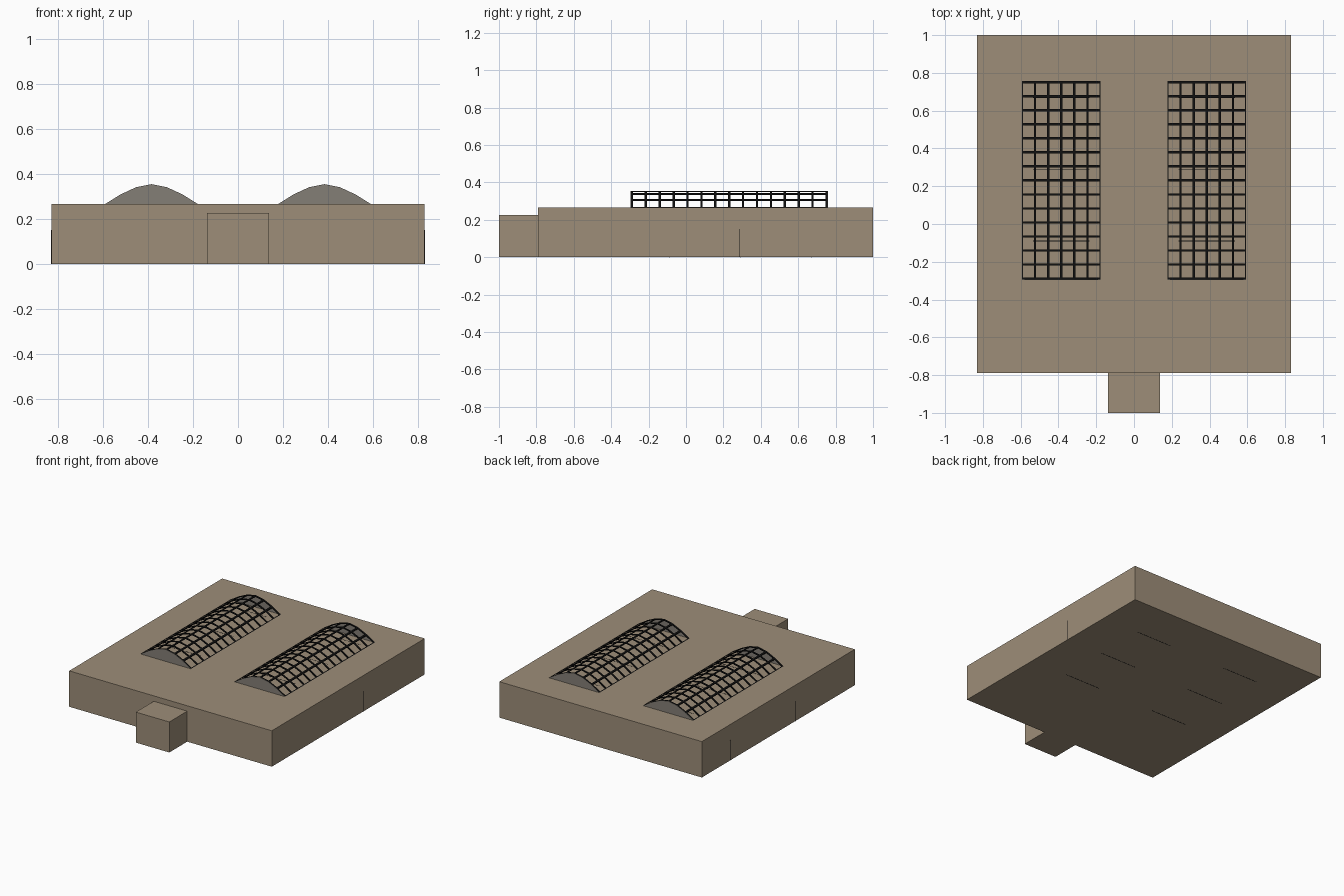
import bpy, bmesh

if "Cube" in bpy.data.objects:
    bpy.data.objects.remove(bpy.data.objects["Cube"])


def material(name, rgb):
    m = bpy.data.materials.new(name)
    m.diffuse_color = (*rgb, 1.0)
    m.use_nodes = True
    m.node_tree.nodes["Principled BSDF"].inputs["Base Color"].default_value = m.diffuse_color
    return m


TAN = material("tan wall", (0.34, 0.27, 0.19))
GREY = material("grey panel", (0.23, 0.21, 0.18))
BLACK = material("black metal", (0.006, 0.006, 0.006))


def prism(bm, pts, y0, y1):
    """Solid made from an x-z outline, drawn out along y."""
    a = [bm.verts.new((x, y0, z)) for x, z in pts]
    b = [bm.verts.new((x, y1, z)) for x, z in pts]
    n = len(pts)
    bm.faces.new(a)
    bm.faces.new(b[::-1])
    for i in range(n):
        j = (i + 1) % n
        bm.faces.new((a[j], a[i], b[i], b[j]))


def finish(bm, name, mat):
    bmesh.ops.recalc_face_normals(bm, faces=bm.faces[:])
    me = bpy.data.meshes.new(name)
    bm.to_mesh(me)
    bm.free()
    me.materials.append(mat)
    ob = bpy.data.objects.new(name, me)
    bpy.context.collection.objects.link(ob)
    return ob


def box(name, x0, x1, y0, y1, z0, z1, mat):
    bm = bmesh.new()
    prism(bm, [(x0, z0), (x1, z0), (x1, z1), (x0, z1)], y0, y1)
    return finish(bm, name, mat)


# Hall and entrance porch
ROOF = 0.266
box("main_hall", -0.83, 0.83, -0.79, 1.0, 0, ROOF, TAN)
box("entrance_porch", -0.137, 0.137, -1.0, -0.79, 0, 0.226, TAN)

# Arched skylights: open lattice of rings and long bars, closed by end panels
Y0, Y1, CELLS = -0.295, 0.757, 14
THICK, HALF = 0.006, 0.006
ARCH = [(-0.207, ROOF), (-0.138, 0.309), (-0.069, 0.341), (0, 0.355),
        (0.069, 0.341), (0.138, 0.309), (0.207, ROOF)]


def strip(line):
    """Thin band outline below a polyline."""
    return line + [(x, z - THICK) for x, z in reversed(line)]


def toward(p, q):
    """Point a half bar width from p toward q."""
    dx, dz = q[0] - p[0], q[1] - p[1]
    k = HALF / (dx * dx + dz * dz) ** 0.5
    return (p[0] + dx * k, p[1] + dz * k)


for side, cx in (("left", -0.385), ("right", 0.385)):
    arch = [(cx + x, z) for x, z in ARCH]
    bm = bmesh.new()
    for i in range(CELLS + 1):
        y = Y0 + HALF + i * (Y1 - Y0 - 2 * HALF) / CELLS
        prism(bm, strip(arch), y - HALF, y + HALF)
    for i, p in enumerate(arch):
        line = [p]
        if i > 0:
            line.insert(0, toward(p, arch[i - 1]))
        if i < len(arch) - 1:
            line.append(toward(p, arch[i + 1]))
        prism(bm, strip(line), Y0, Y1)
    finish(bm, side + "_skylight_frame", BLACK)

    bm = bmesh.new()
    prism(bm, arch, Y0 - 0.001, Y0 + 0.001)
    prism(bm, arch, Y1 - 0.001, Y1 + 0.001)
    finish(bm, side + "_skylight_end_panels", GREY)

    # Thin cross partitions showing as seams under each skylight
    for n, y in enumerate((-0.09, 0.29, 0.67)):
        box(f"{side}_partition_{n}", cx - 0.15, cx + 0.15, y - 0.002, y + 0.002,
            -0.0005, ROOF + 0.0005, BLACK)

# Thin upright seams on the side walls
for n, (x, y) in enumerate(((0.83, 0.285), (-0.83, -0.09), (-0.83, 0.67))):
    box(f"wall_seam_{n}", x - 0.002, x + 0.002, y - 0.002, y + 0.002, 0, 0.15, BLACK)
